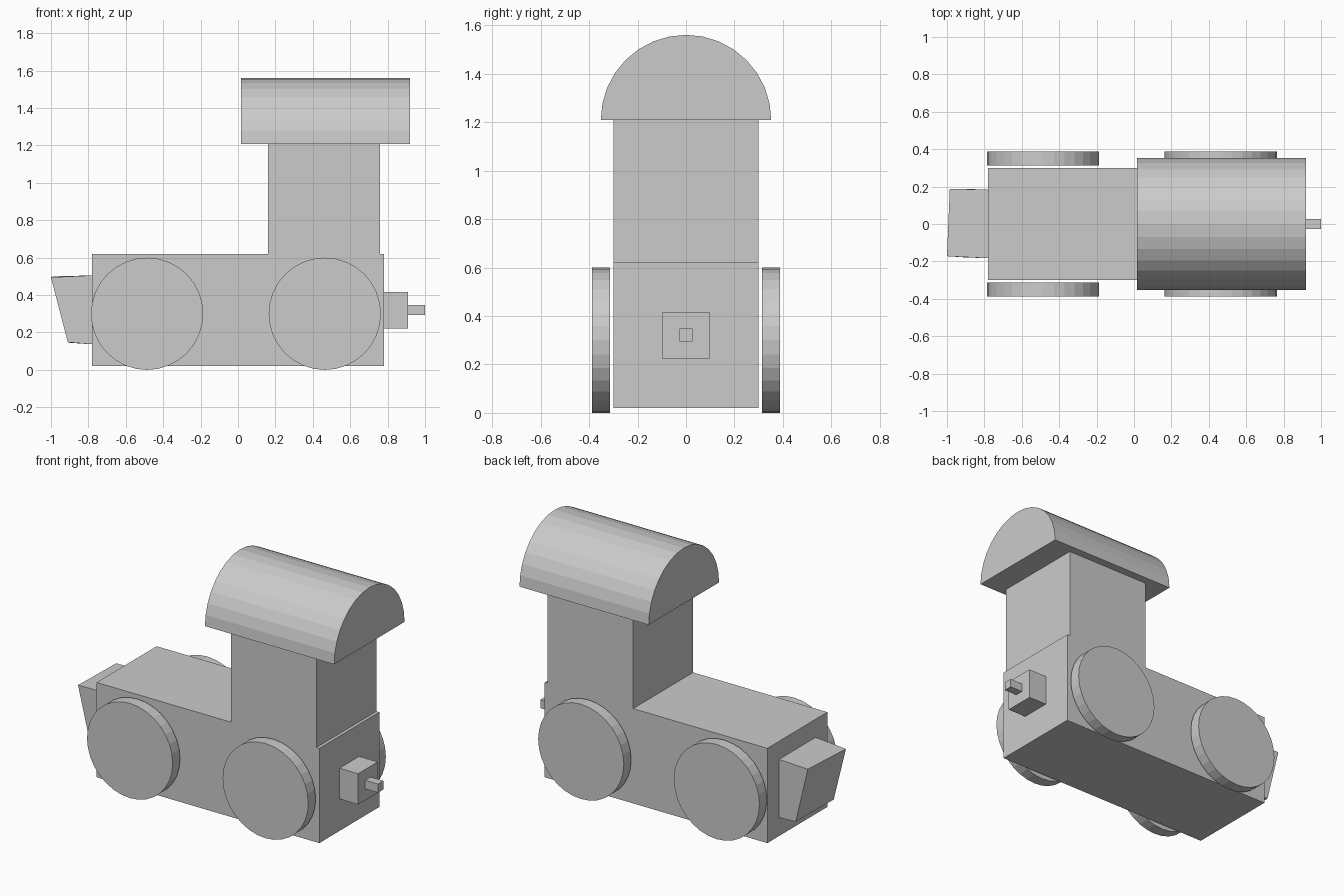
import bpy, bmesh, math
from mathutils import Vector

if "Cube" in bpy.data.objects:
    bpy.data.objects.remove(bpy.data.objects["Cube"])


def make_object(name, bm):
    bmesh.ops.recalc_face_normals(bm, faces=bm.faces)
    mesh = bpy.data.meshes.new(name)
    bm.to_mesh(mesh)
    bm.free()
    ob = bpy.data.objects.new(name, mesh)
    bpy.context.collection.objects.link(ob)
    return ob


def loft(name, ring_a, ring_b):
    """Closed solid between two matching rings of points."""
    bm = bmesh.new()
    a = [bm.verts.new(p) for p in ring_a]
    b = [bm.verts.new(p) for p in ring_b]
    bm.faces.new(a)
    bm.faces.new(b[::-1])
    n = len(a)
    for i in range(n):
        j = (i + 1) % n
        bm.faces.new((a[i], b[i], b[j], a[j]))
    return make_object(name, bm)


def box(name, x, y_half, z):
    ring = [(-y_half, z[0]), (y_half, z[0]), (y_half, z[1]), (-y_half, z[1])]
    return loft(name, [(x[0], *p) for p in ring], [(x[1], *p) for p in ring])


# Body and cab
box("body", (-0.78, 0.78), 0.30, (0.02, 0.62))
box("cab", (0.16, 0.76), 0.30, (0.62, 1.21))

# Half-round roof
R = 0.352
arc = [(R * math.cos(math.pi * i / 16), 1.209 + R * math.sin(math.pi * i / 16))
       for i in range(17)]
loft("roof", [(0.015, *p) for p in arc], [(0.92, *p) for p in arc])

# Rear coupling
box("coupling_block", (0.78, 0.91), 0.098, (0.222, 0.417))
box("coupling_pin", (0.91, 1.0), 0.027, (0.294, 0.348))

# Slanted, slightly skewed front plough
loft("plough",
     [(-0.78, -0.183, 0.137), (-0.78, 0.183, 0.137),
      (-0.78, 0.183, 0.505), (-0.78, -0.183, 0.505)],
     [(-0.91, -0.178, 0.148), (-0.90, 0.188, 0.145),
      (-0.985, 0.188, 0.500), (-1.0, -0.172, 0.495)])

# Wheels
for place, x in (("front", -0.486), ("rear", 0.464)):
    for side, s in (("left", 1), ("right", -1)):
        circle = [(x + 0.3 * math.sin(math.tau * i / 32),
                   0.3 - 0.3 * math.cos(math.tau * i / 32)) for i in range(32)]
        loft(f"{place}_{side}_wheel",
             [(px, s * 0.314, pz) for px, pz in circle],
             [(px, s * 0.388, pz) for px, pz in circle])
